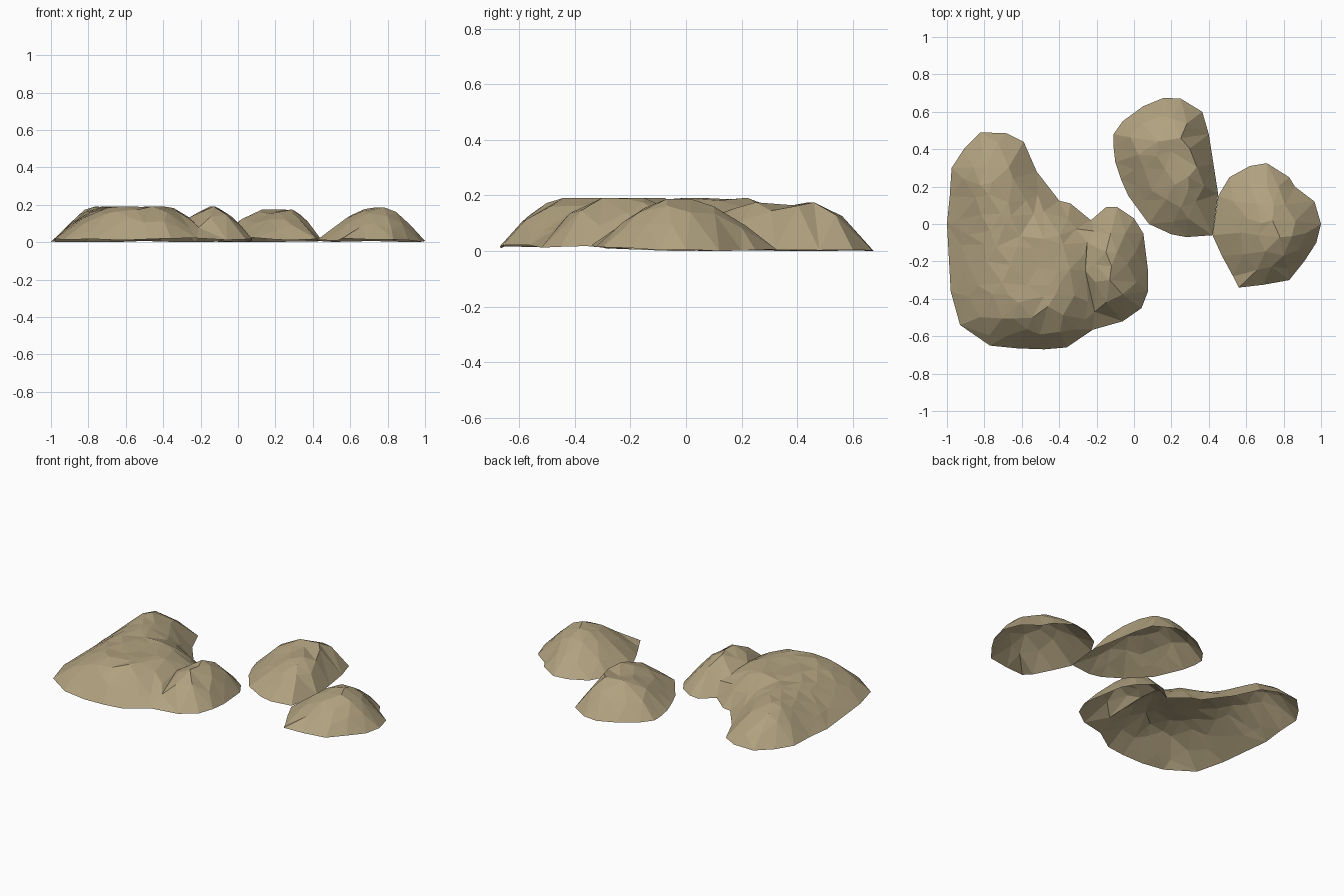
import bpy, math, random
from mathutils import Vector, geometry

if "Cube" in bpy.data.objects:
    bpy.data.objects.remove(bpy.data.objects["Cube"])

random.seed(4)
STEP = 0.09

earth = bpy.data.materials.new("dry_earth_tan")
earth.diffuse_color = (0.44, 0.36, 0.215, 1)
earth.use_nodes = True
earth.node_tree.nodes["Principled BSDF"].inputs["Base Color"].default_value = earth.diffuse_color


def dist(p, line, closed=False):
    """Distance from a point to a polyline."""
    pairs = list(zip(line, line[1:])) + ([(line[-1], line[0])] if closed else [])
    best = 9.0
    for a, b in pairs:
        a, b = Vector(a), Vector(b)
        t = max(0, min(1, (p - a).dot(b - a) / (b - a).length_squared))
        best = min(best, (p - a.lerp(b, t)).length)
    return best


def inside(p, poly):
    hit = False
    for (x1, y1), (x2, y2) in zip(poly, poly[1:] + poly[:1]):
        if (y1 > p.y) != (y2 > p.y) and p.x < (x2 - x1) * (p.y - y1) / (y2 - y1) + x1:
            hit = not hit
    return hit


def mound(name, outline, ridges, height, crease=None):
    """Open-bottomed faceted shell rising from its outline to its ridge lines."""
    xs, ys = [p[0] for p in outline], [p[1] for p in outline]
    ymid, yhalf = (min(ys) + max(ys)) / 2, (max(ys) - min(ys)) / 2
    pts = [Vector(p) for p in outline]
    n = len(pts)
    for line in ridges + ([crease] if crease else []):
        pts += [Vector(p) for p in line]
    # jittered points fill the outline
    y = min(ys)
    row = 0
    while y < max(ys):
        x = min(xs) + (row % 2) * STEP / 2
        while x < max(xs):
            p = Vector((x + random.uniform(-.025, .025), y + random.uniform(-.025, .025)))
            if (inside(p, outline) and dist(p, outline, True) > 0.04
                    and min((p - q).length for q in pts) > 0.05):
                pts.append(p)
            x += STEP
        y += STEP
        row += 1
    edges = [(i, (i + 1) % n) for i in range(n)]
    if crease:
        first = n + sum(len(r) for r in ridges)
        edges += [(first + i, first + i + 1) for i in range(len(crease) - 1)]
    flat, _, faces, *_ = geometry.delaunay_2d_cdt(pts, edges, [], 1, 1e-5)

    verts = []
    for p in flat:
        e = dist(p, outline, True)
        s = min(dist(p, r) for r in ridges)
        # the rim lifts a little toward the front
        front = max(0, min(1, (ymid + 0.1 * yhalf - p.y) / yhalf))
        rim = random.uniform(0, .007) + front * random.uniform(.008, .022)
        t = e / (e + s) if e + s > 0 else 0
        z = rim + (height - rim) * math.sin(math.pi / 2 * t)
        if e > 0.01 and crease:
            z *= 1 - 0.22 * max(0, 1 - dist(p, crease) / 0.09)
        verts.append((p.x, p.y, z))
    low = min(v[2] for v in verts)
    verts = [(x, y, z - low) for x, y, z in verts]
    me = bpy.data.meshes.new(name)
    me.from_pydata(verts, [], faces)
    me.materials.append(earth)
    me.update()
    if sum(f.normal.z for f in me.polygons) < 0:
        me.flip_normals()
    ob = bpy.data.objects.new(name, me)
    bpy.context.collection.objects.link(ob)
    return ob


# large left mound with its small side lobe, split by a crease
mound("large_mound",
      [(-1, 0), (-.98, -.36), (-.93, -.54), (-.77, -.65), (-.62, -.665), (-.48, -.67),
       (-.36, -.66), (-.22, -.565), (-.06, -.52), (.04, -.45), (.075, -.36), (.075, -.25),
       (.05, -.05), (0, .03), (-.09, .09), (-.15, .09), (-.23, .02), (-.34, .11),
       (-.40, .125), (-.52, .28), (-.59, .44), (-.68, .485), (-.82, .49), (-.91, .4),
       (-.975, .3), (-.985, .15)],
      [[(-.76, .22), (-.69, 0), (-.66, -.22), (-.62, -.42), (-.46, -.44), (-.4, -.25), (-.48, -.08)],
       [(-.15, -.15), (-.13, -.3)]],
      0.192, [(-.25, -.1), (-.26, -.25), (-.21, -.47)])

# middle mound, steep on its right side
mound("middle_mound",
      [(-.11, .42), (-.1, .33), (-.07, .24), (-.03, .15), (.08, 0), (.2, -.055), (.28, -.07),
       (.42, -.06), (.45, .16), (.425, .32), (.4, .48), (.365, .6), (.25, .67), (.16, .675),
       (.05, .63), (-.06, .55), (-.11, .48)],
      [[(.13, .44), (.25, .46), (.29, .25)]], 0.176)

# right mound, rounded peak
mound("right_mound",
      [(.45, .15), (.42, -.06), (.47, -.17), (.53, -.28), (.56, -.34), (.69, -.325),
       (.83, -.3), (.91, -.2), (.975, -.1), (1, 0), (.965, .12), (.86, .2), (.83, .25),
       (.71, .325), (.62, .31), (.51, .25)],
      [[(.74, .02), (.78, -.07)]], 0.187)
